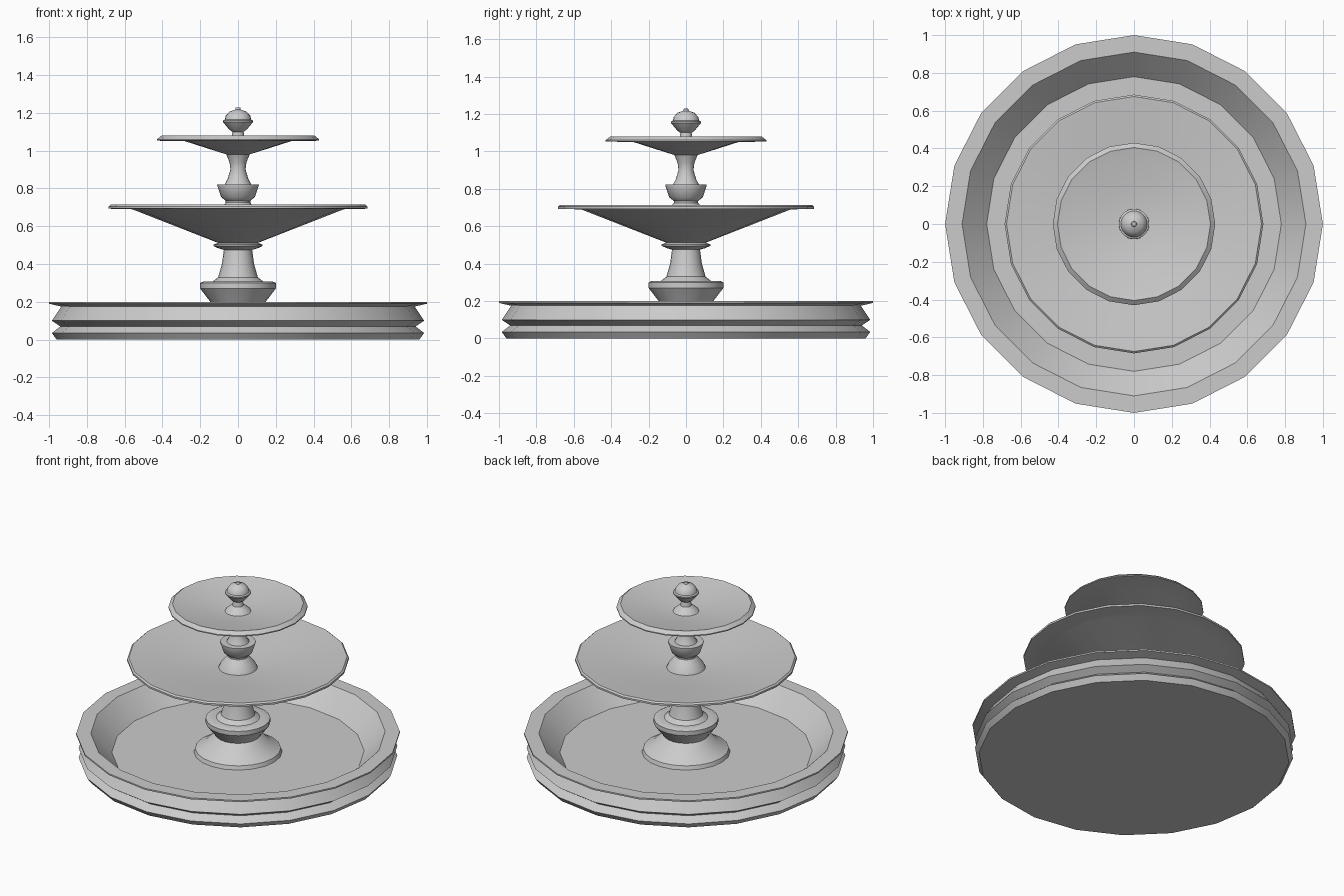
import bpy, bmesh, math

SIDES = 20


def lathe(name, profile, angle=35):
    """Spin a closed (radius, z) profile round the z axis."""
    bm = bmesh.new()
    rings = []
    for r, z in profile:
        if r == 0:
            rings.append([bm.verts.new((0, 0, z))])
        else:
            rings.append([bm.verts.new((r * math.cos(2 * math.pi * i / SIDES),
                                        r * math.sin(2 * math.pi * i / SIDES), z))
                          for i in range(SIDES)])
    for a, b in zip(rings, rings[1:]):
        for i in range(SIDES):
            j = (i + 1) % SIDES
            if len(a) == 1:
                bm.faces.new((a[0], b[j], b[i]))
            elif len(b) == 1:
                bm.faces.new((a[i], a[j], b[0]))
            else:
                bm.faces.new((a[i], a[j], b[j], b[i]))
    bmesh.ops.recalc_face_normals(bm, faces=bm.faces)
    mesh = bpy.data.meshes.new(name)
    bm.to_mesh(mesh)
    bm.free()
    obj = bpy.data.objects.new(name, mesh)
    bpy.context.collection.objects.link(obj)
    bpy.ops.object.select_all(action='DESELECT')
    obj.select_set(True)
    bpy.context.view_layer.objects.active = obj
    bpy.ops.object.shade_smooth_by_angle(angle=math.radians(angle))
    return obj


# Ground pool with moulded outer wall
lathe("pool_basin", [(0, 0), (.96, 0), (.985, .035), (.94, .07), (.985, .10), (.935, .175),
                     (1, .19), (1, .20), (.91, .20), (.78, .07), (0, .07)], 17)

# Lower pedestal: flared foot, collar, tapered neck, ring
lathe("lower_pedestal", [(0, .065), (.275, .065), (.265, .095), (.21, .125), (.17, .165),
                         (.14, .19), (.15, .205), (.20, .27), (.20, .30), (.185, .307),
                         (.135, .307), (.105, .33), (.085, .40), (.075, .475), (.10, .482),
                         (.13, .495), (.13, .503), (.10, .515), (0, .515)])

# Large middle bowl
lathe("middle_bowl", [(0, .51), (.10, .51), (.56, .69), (.685, .693), (.685, .705),
                      (.675, .714), (.645, .711), (.40, .675), (.12, .645), (0, .64)])

# Upper pedestal: foot, cup, waisted stem
lathe("upper_pedestal", [(0, .635), (.125, .635), (.11, .67), (.085, .70), (.065, .725),
                         (.065, .735), (.09, .755), (.11, .815), (.11, .822), (.07, .822),
                         (.055, .85), (.04, .90), (.045, .94), (.06, .975), (.07, 1.0), (0, 1.0)])

# Small top bowl
lathe("top_bowl", [(0, .98), (.06, .98), (.28, .05 + 1.0), (.43, 1.053), (.43, 1.06),
                   (.405, 1.08), (.37, 1.072), (.20, 1.045), (.08, 1.03), (0, 1.03)])

# Finial
lathe("finial", [(0, 1.025), (.085, 1.025), (.065, 1.05), (.035, 1.07), (.03, 1.10),
                 (.045, 1.11), (.07, 1.14), (.08, 1.152), (.08, 1.16), (.07, 1.165),
                 (.065, 1.185), (.045, 1.207), (.015, 1.217), (.012, 1.228), (0, 1.23)])
